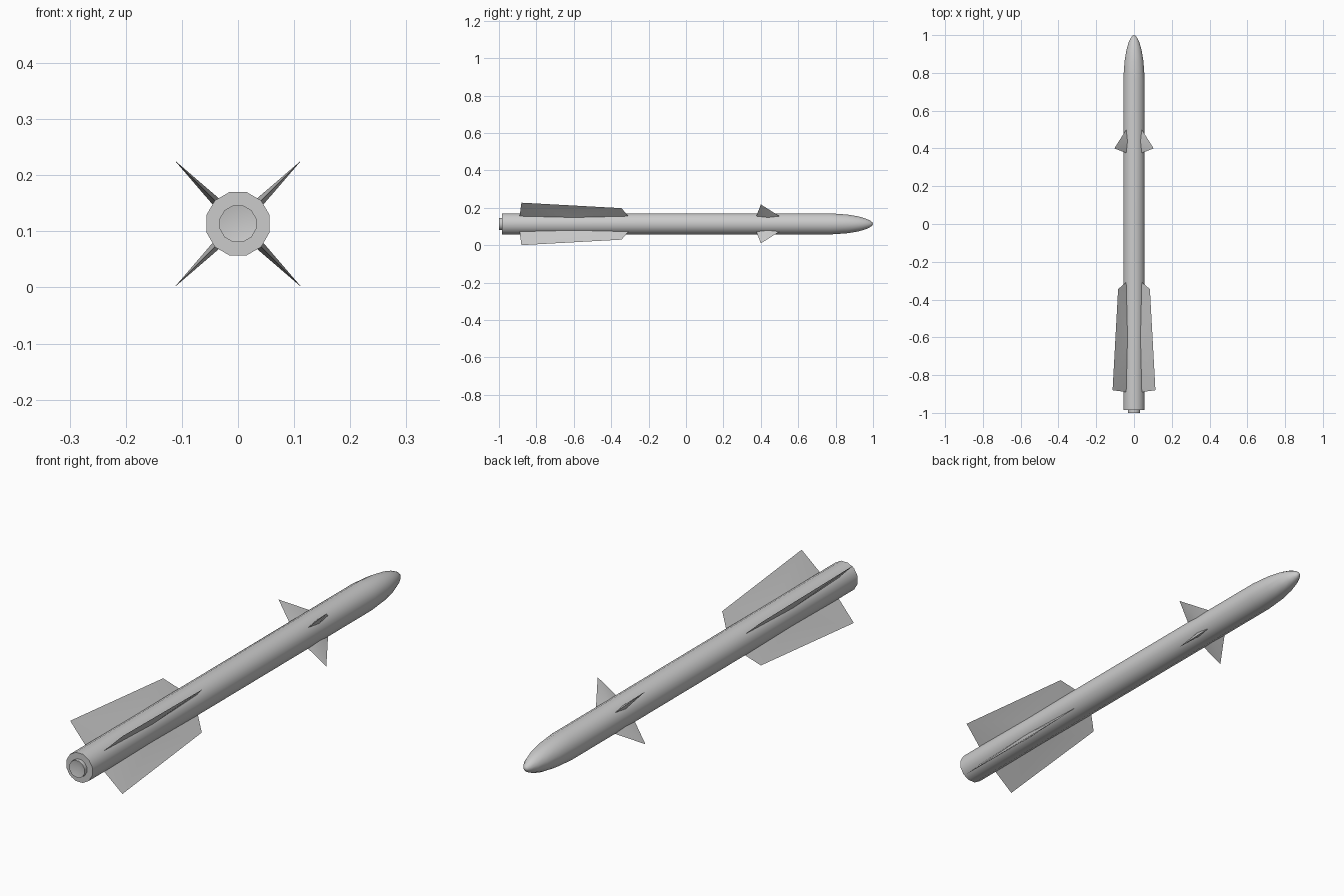
import bpy, bmesh, math
from mathutils import Matrix

if "Cube" in bpy.data.objects:
    bpy.data.objects.remove(bpy.data.objects["Cube"])

ZC = 0.1135  # height of the body axis


def finish(name, bm, angle):
    bmesh.ops.recalc_face_normals(bm, faces=bm.faces)
    mesh = bpy.data.meshes.new(name)
    bm.to_mesh(mesh)
    bm.free()
    obj = bpy.data.objects.new(name, mesh)
    bpy.context.collection.objects.link(obj)
    bpy.ops.object.select_all(action='DESELECT')
    obj.select_set(True)
    bpy.context.view_layer.objects.active = obj
    bpy.ops.object.shade_smooth_by_angle(angle=math.radians(angle))
    return obj


def lathe(name, profile, sides):
    """Turn (radius, y) points about the body axis, flat side up."""
    bm = bmesh.new()
    rings = []
    for r, y in profile:
        if r == 0:
            rings.append([bm.verts.new((0, y, ZC))] * sides)
            continue
        ring = []
        for i in range(sides):
            a = (i + 0.5) * math.tau / sides
            ring.append(bm.verts.new((r * math.cos(a), y, ZC + r * math.sin(a))))
        rings.append(ring)
    for a, b in zip(rings, rings[1:]):
        for i in range(sides):
            j = (i + 1) % sides
            bm.faces.new(list(dict.fromkeys((a[i], a[j], b[j], b[i]))))
    return finish(name, bm, 40)


def fin(name, angle, root, tip, thick):
    """Diamond-section fin tapering to a sharp tip; points are (radius, y)."""
    bm = bmesh.new()
    (r, lead), (_, trail) = root
    mid = lead + (trail - lead) * 0.5
    le, te = bm.verts.new((r, lead, 0)), bm.verts.new((r, trail, 0))
    up, dn = bm.verts.new((r, mid, thick)), bm.verts.new((r, mid, -thick))
    tips = [bm.verts.new((p[0], p[1], 0)) for p in tip]
    for m in (up, dn):
        bm.faces.new((le, m, tips[0]))
        bm.faces.new((m, te, tips[-1]))
        if len(tips) == 2:
            bm.faces.new((m, tips[1], tips[0]))
    bm.faces.new((le, up, te, dn))
    bm.transform(Matrix.Translation((0, 0, ZC)) @ Matrix.Rotation(angle, 4, 'Y'))
    return finish(name, bm, 40)


# Body tube with rounded nose
lathe("body", [(0, -0.985), (0.0585, -0.985), (0.0585, 0.77), (0.052, 0.86),
               (0.042, 0.92), (0.030, 0.96), (0.018, 0.985), (0.009, 0.996),
               (0, 1.0)], 12)

# Exhaust nozzle with a shallow hollow
lathe("nozzle", [(0.034, -0.98), (0.034, -1.0), (0.032, -1.0), (0, -0.986)], 12)

# Four tail fins and four small front fins in an X layout
for k in range(4):
    a = math.radians(45 + 90 * k)
    fin(f"tail_fin_{k + 1}", a, [(0.054, -0.305), (0.054, -0.89)],
        [(0.119, -0.345), (0.1605, -0.88)], 0.008)
    fin(f"front_fin_{k + 1}", a, [(0.054, 0.505), (0.054, 0.375)],
        [(0.147, 0.40)], 0.008)
